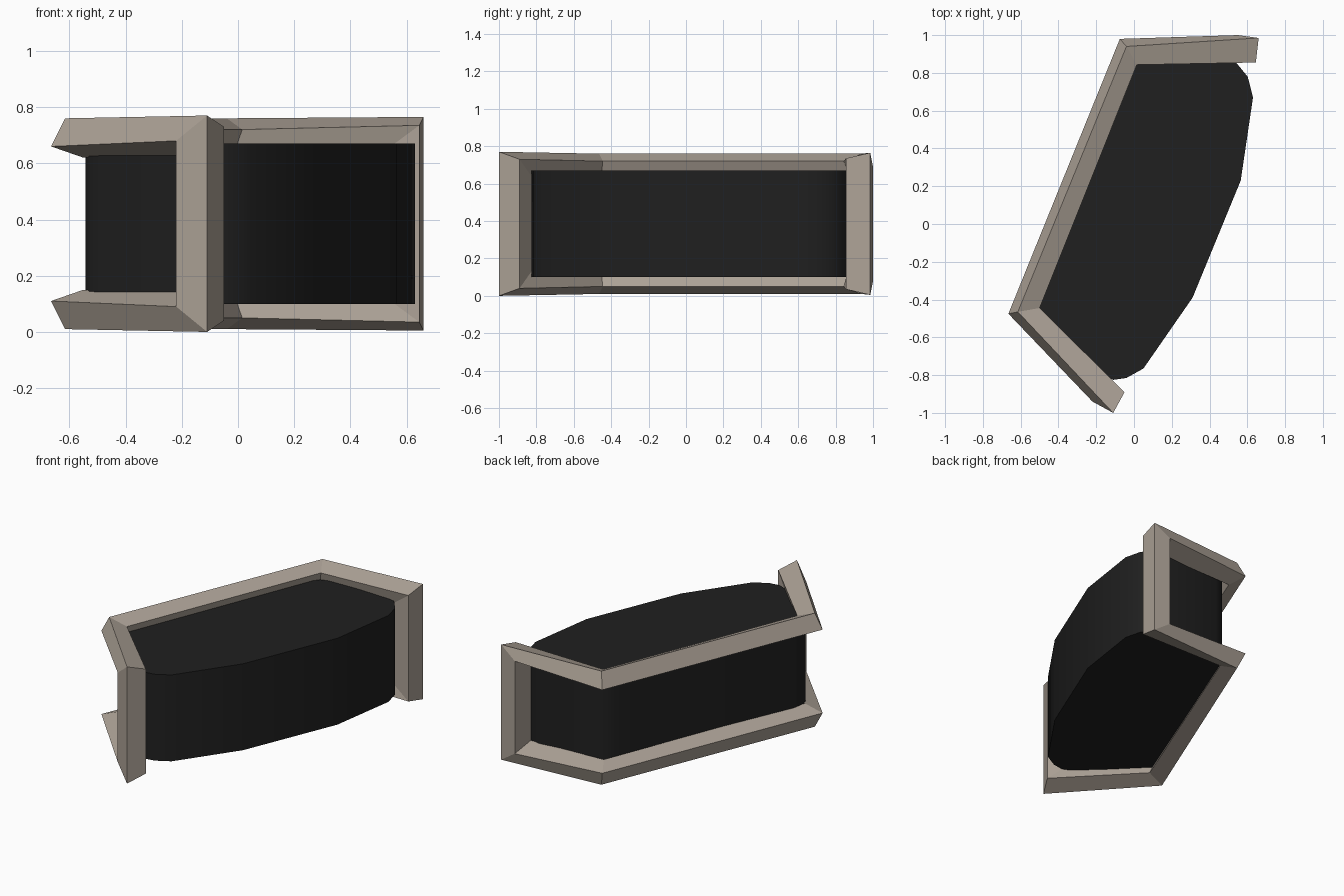
import bpy, bmesh, math

if "Cube" in bpy.data.objects:
    bpy.data.objects.remove(bpy.data.objects["Cube"])

MID = 0.385  # height of the mirror plane between top and bottom rails


def material(name, rgb):
    m = bpy.data.materials.new(name)
    m.diffuse_color = (*rgb, 1)
    m.use_nodes = True
    m.node_tree.nodes["Principled BSDF"].inputs["Base Color"].default_value = m.diffuse_color
    return m


def make_object(name, bm, mat):
    bmesh.ops.recalc_face_normals(bm, faces=bm.faces)
    me = bpy.data.meshes.new(name)
    bm.to_mesh(me)
    bm.free()
    me.materials.append(mat)
    ob = bpy.data.objects.new(name, me)
    bpy.context.collection.objects.link(ob)
    return ob


taupe = material("taupe", (0.42, 0.365, 0.31))
black = material("black", (0.014, 0.014, 0.014))

# Frame: tilted square section at each bend of the top rail
# (outer, ridge, inner, under); mirrored downwards for the bottom rail
bends = [
    [(0.55, 1.0, 0.69), (0.66, 0.985, 0.765), (0.645, 0.855, 0.735), (0.53, 0.862, 0.65)],
    [(-0.075, 0.98, 0.66), (-0.04, 0.94, 0.76), (0.015, 0.843, 0.72), (-0.02, 0.885, 0.62)],
    [(-0.665, -0.475, 0.66), (-0.615, -0.465, 0.76), (-0.50, -0.445, 0.72), (-0.55, -0.455, 0.62)],
    [(-0.22, -0.94, 0.68), (-0.11, -1.0, 0.77), (-0.05, -0.89, 0.73), (-0.155, -0.82, 0.63)],
]
lower = [[(x, y, 2 * MID - z) for x, y, z in b] for b in reversed(bends)]
bm = bmesh.new()
rings = [[bm.verts.new(p) for p in ring] for ring in bends + lower]
for i, a in enumerate(rings):
    b = rings[(i + 1) % len(rings)]
    for j in range(4):
        k = (j + 1) % 4
        bm.faces.new((a[j], a[k], b[k], b[j]))
make_object("wraparound_frame", bm, taupe)

# Body: bulged outline extruded straight up
outline = [
    (0.54, 0.855), (0.602, 0.78), (0.63, 0.67), (0.565, 0.23), (0.31, -0.39),
    (0.05, -0.765), (-0.04, -0.815), (-0.11, -0.825), (-0.17, -0.80), (-0.49, -0.53),
    (-0.53, -0.49), (-0.543, -0.44), (-0.53, -0.38), (-0.085, 0.69), (-0.04, 0.79),
    (0.005, 0.85), (0.07, 0.87), (0.46, 0.872),
]
bm = bmesh.new()
base = bm.faces.new([bm.verts.new((x, y, 0.10)) for x, y in outline])
new = bmesh.ops.extrude_face_region(bm, geom=[base])["geom"]
top = [v for v in new if isinstance(v, bmesh.types.BMVert)]
bmesh.ops.translate(bm, verts=top, vec=(0, 0, 0.57))
body = make_object("body", bm, black)
bpy.ops.object.select_all(action="DESELECT")
body.select_set(True)
bpy.context.view_layer.objects.active = body
bpy.ops.object.shade_smooth_by_angle(angle=math.radians(40))
